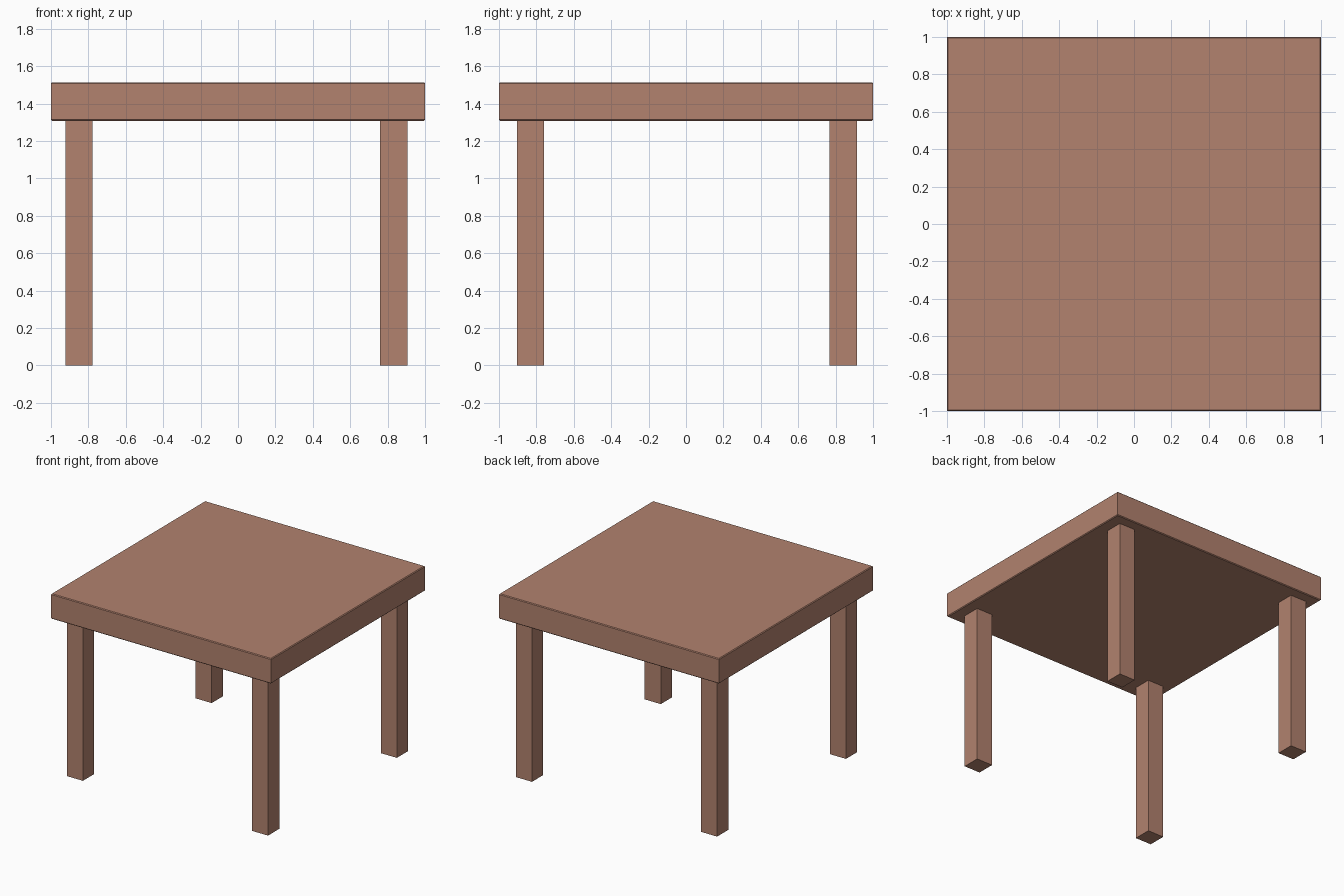
import bpy, bmesh
from mathutils import Vector

if "Cube" in bpy.data.objects:
    bpy.data.objects.remove(bpy.data.objects["Cube"])

wood = bpy.data.materials.new("warm brown wood")
wood.diffuse_color = (0.445, 0.223, 0.156, 1)
wood.use_nodes = True
wood.node_tree.nodes["Principled BSDF"].inputs["Base Color"].default_value = wood.diffuse_color


def box(name, lo, hi, bevel=0.0):
    """Box between two corners, optionally easing its horizontal edges."""
    lo, hi = Vector(lo), Vector(hi)
    bm = bmesh.new()
    bmesh.ops.create_cube(bm, size=1)
    for v in bm.verts:
        v.co = (lo + hi) / 2 + v.co * (hi - lo)
    if bevel:
        edges = [e for e in bm.edges
                 if abs(e.verts[0].co.z - e.verts[1].co.z) < 1e-4]
        bmesh.ops.bevel(bm, geom=edges, offset=bevel, segments=1,
                        affect='EDGES', clamp_overlap=True)
    mesh = bpy.data.meshes.new(name)
    bm.to_mesh(mesh)
    bm.free()
    mesh.materials.append(wood)
    obj = bpy.data.objects.new(name, mesh)
    bpy.context.collection.objects.link(obj)
    return obj


# Square slab top with slightly eased upper and lower rims
box("table_top", (-1, -1, 1.308), (1, 1, 1.514), 0.006)

# Four square legs, set in from the corners
xs = {"left": (-0.923, -0.777), "right": (0.76, 0.906)}
ys = {"front": (-0.904, -0.758), "back": (0.768, 0.914)}
for side, (x0, x1) in xs.items():
    for end, (y0, y1) in ys.items():
        box(f"{end}_{side}_leg", (x0, y0, 0), (x1, y1, 1.308))
